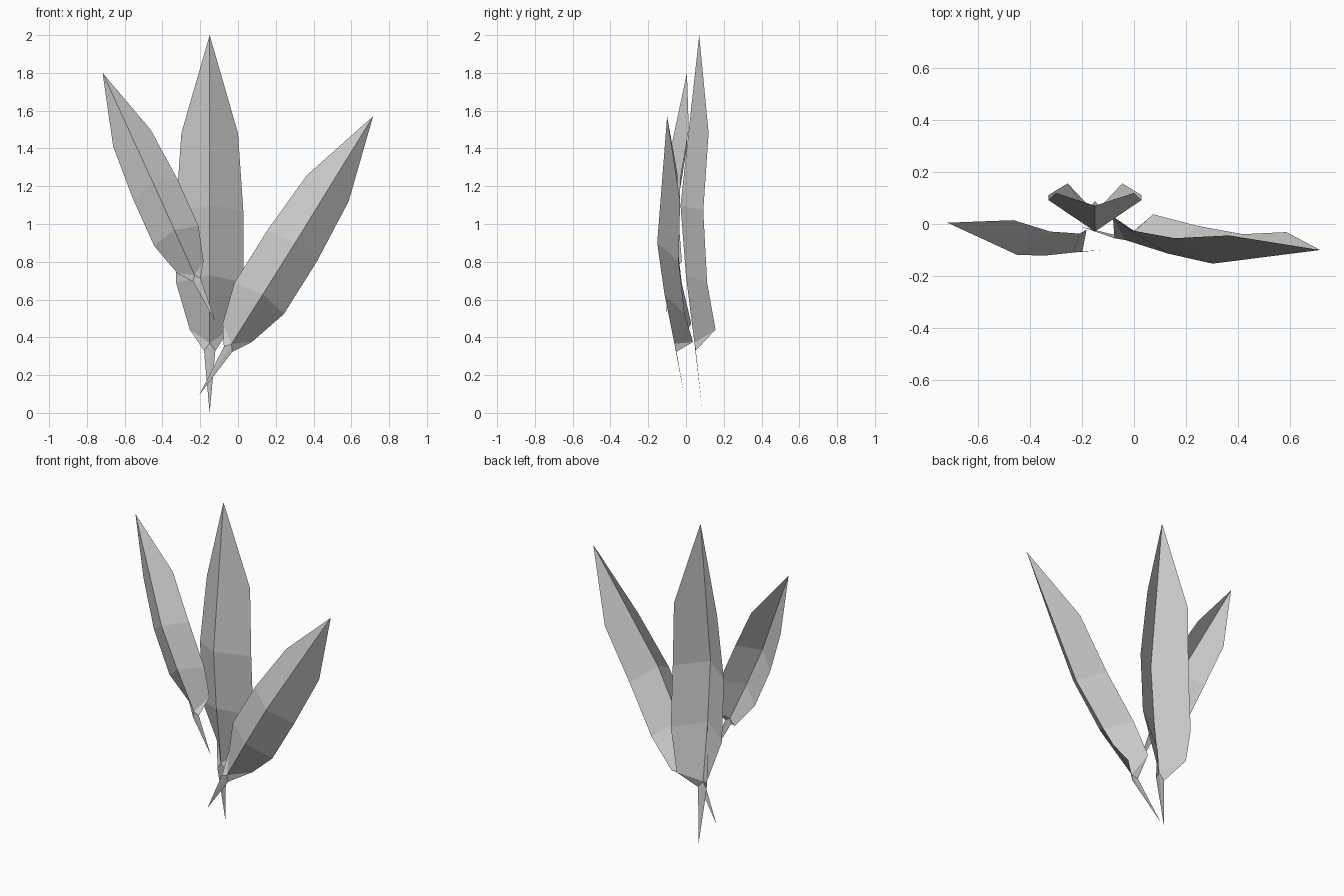
import bpy
from mathutils import Vector

if "Cube" in bpy.data.objects:
    bpy.data.objects.remove(bpy.data.objects["Cube"])

# Leaf profile at full size: (depth, distance along the stem-to-tip chord)
LENGTH = 2.0
MIDRIB = [(-0.04, 0.37), (-0.082, 0.73), (-0.107, 1.10)]
# Leaf edge: (half width, depth, distance along the chord)
EDGE = [(0.03, -0.033, 0.33), (0.105, 0.072, 0.44), (0.178, 0.03, 0.69),
        (0.178, 0.013, 1.07), (0.15, 0.045, 1.48)]


def leaf(name, base, tip, across):
    """Folded leaf running from base to tip; 'across' points along its width."""
    base, chord = Vector(base), Vector(tip) - Vector(base)
    scale = chord.length / LENGTH
    z = chord.normalized()
    x = Vector(across)
    x = (x - z * x.dot(z)).normalized()
    y = z.cross(x)

    local = [(0, 0, 0), (0, 0, LENGTH)] + [(0, d, t) for d, t in MIDRIB]
    for side in (1, -1):
        local += [(side * w, d, t) for w, d, t in EDGE]
    verts = [base + (x * a + y * b + z * c) * scale for a, b, c in local]

    # Each half: stem, shoulder, two blade bands and the pointed end
    faces = []
    for first, flip in ((5, False), (10, True)):
        e = list(range(first, first + 5))
        half = [(0, e[0], 2), (2, e[0], e[1]), (2, e[1], e[2], 3),
                (3, e[2], e[3], 4), (4, e[3], e[4], 1)]
        faces += [f[::-1] if flip else f for f in half]

    mesh = bpy.data.meshes.new(name)
    mesh.from_pydata(verts, [], faces)
    obj = bpy.data.objects.new(name, mesh)
    bpy.context.collection.objects.link(obj)


# Tall upright leaf and two leaning leaves
leaf("center_leaf", (-0.15, 0.088, 0.0), (-0.15, 0.07, 2.0), (1, 0, 0))
leaf("right_leaf", (-0.205, -0.01, 0.095), (0.715, -0.10, 1.57), (0.25, 0.015, -0.16))
leaf("left_leaf", (-0.12, -0.10, 0.485), (-0.717, 0.005, 1.80), (0.23, 0.01, 0.10))
